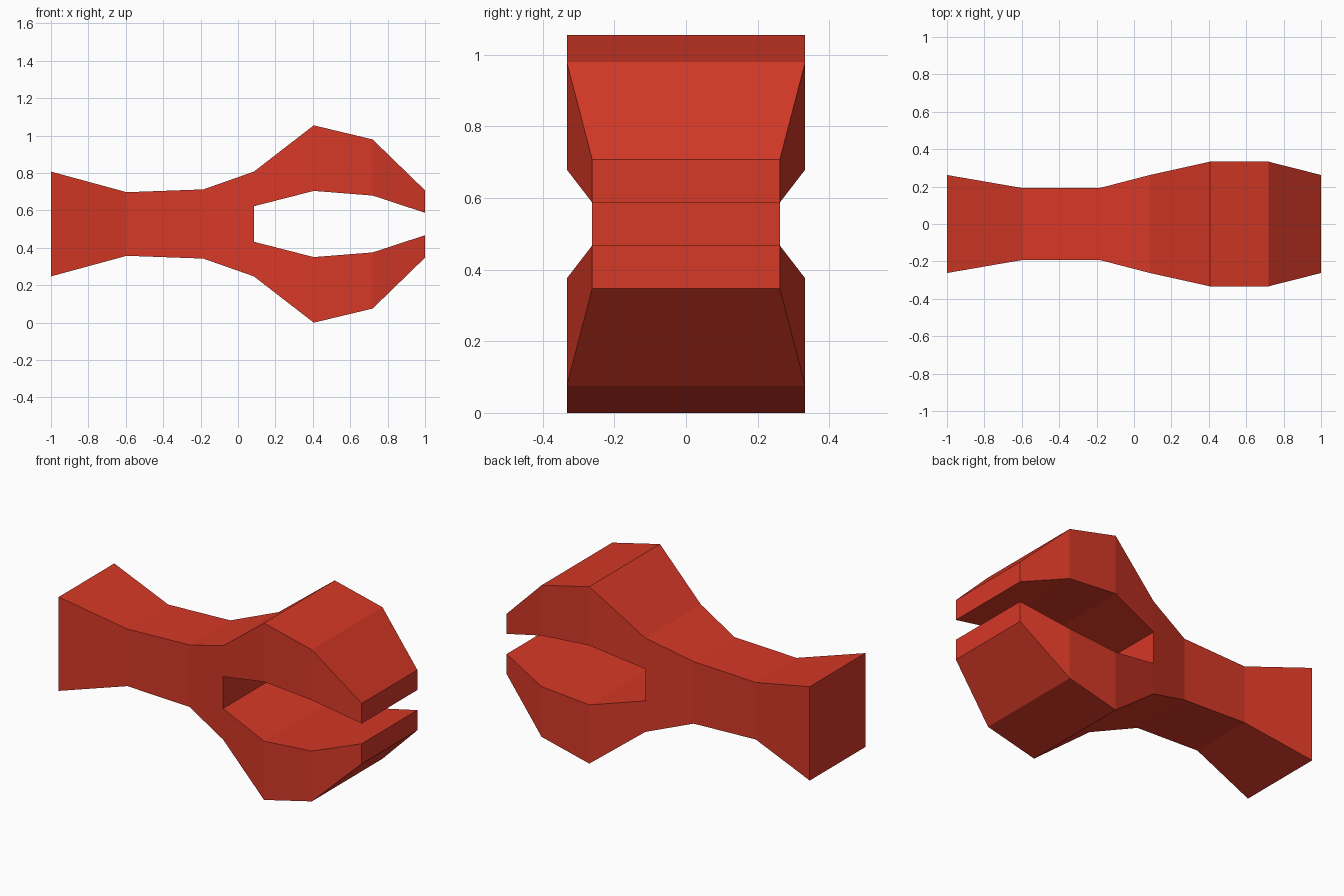
import bpy, bmesh

if "Cube" in bpy.data.objects:
    bpy.data.objects.remove(bpy.data.objects["Cube"])

MID = 0.5275  # height of the mirror plane between the two jaws

# Stations along x: (x, half width, outer offset from MID, inner offset or None)
SHAFT = [(-1.0, 0.262, 0.28), (-0.595, 0.192, 0.17), (-0.185, 0.192, 0.185)]
JAW = [(0.085, 0.262, 0.28, 0.095), (0.405, 0.333, 0.5275, 0.177),
       (0.72, 0.333, 0.452, 0.152), (1.0, 0.262, 0.18, 0.06)]

red = bpy.data.materials.new("red")
red.diffuse_color = (0.672, 0.04, 0.02, 1.0)
red.use_nodes = True
red.node_tree.nodes["Principled BSDF"].inputs["Base Color"].default_value = red.diffuse_color

bm = bmesh.new()


def ring(x, w, top, bottom):
    """Four corners: front top, back top, back bottom, front bottom."""
    return [bm.verts.new((x, y, MID + z)) for y, z in
            ((-w, top), (w, top), (w, bottom), (-w, bottom))]


def bridge(a, b):
    for i in range(4):
        j = (i + 1) % 4
        bm.faces.new((a[i], a[j], b[j], b[i]))


# Flared shaft
shaft = [ring(x, w, z, -z) for x, w, z in SHAFT]
bm.faces.new(shaft[0])
for a, b in zip(shaft, shaft[1:]):
    bridge(a, b)

# Upper and lower jaws
upper = [ring(x, w, o, i) for x, w, o, i in JAW]
lower = [ring(x, w, -i, -o) for x, w, o, i in JAW]
for jaw in (upper, lower):
    for a, b in zip(jaw, jaw[1:]):
        bridge(a, b)
    bm.faces.new(jaw[-1])

# Throat joining the shaft to both jaws
s, u, l = shaft[-1], upper[0], lower[0]
bm.faces.new((s[0], s[1], u[1], u[0]))
bm.faces.new((s[3], s[2], l[2], l[3]))
bm.faces.new((s[0], u[0], u[3], l[0], l[3], s[3]))
bm.faces.new((s[1], u[1], u[2], l[1], l[2], s[2]))
bm.faces.new((u[3], u[2], l[1], l[0]))

bmesh.ops.recalc_face_normals(bm, faces=bm.faces)
mesh = bpy.data.meshes.new("forked_clamp")
bm.to_mesh(mesh)
bm.free()
mesh.materials.append(red)
clamp = bpy.data.objects.new("forked_clamp", mesh)
bpy.context.collection.objects.link(clamp)
